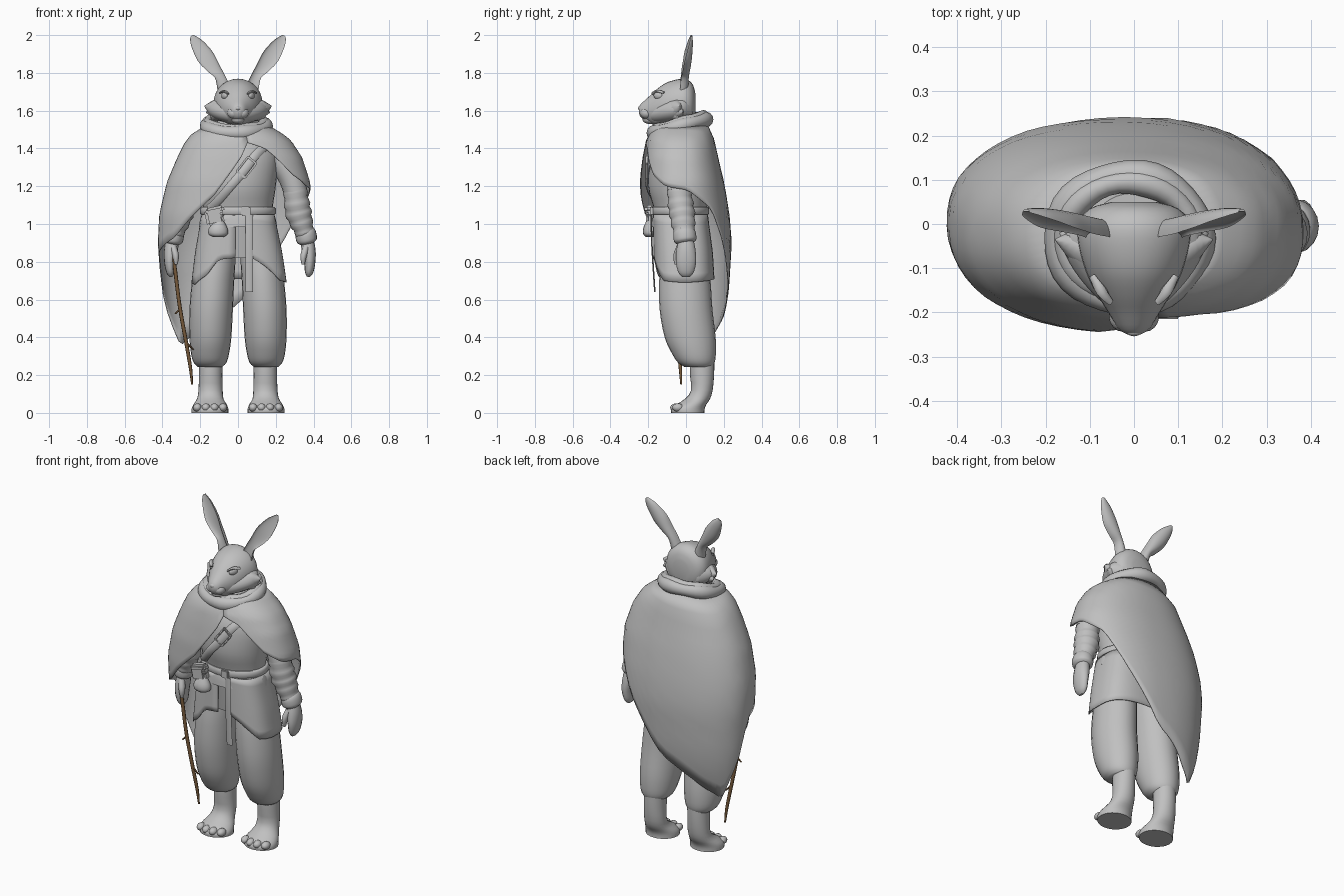
import bpy, bmesh, math
from mathutils import Vector, Matrix

def material(name, rgb):
    m = bpy.data.materials.new(name)
    m.diffuse_color = (*rgb, 1)
    return m

GREY = material("clay grey", (0.53, 0.53, 0.53))
BROWN = material("wood brown", (0.19, 0.105, 0.045))

def finish(name, bm, mat=GREY, angle=50):
    bmesh.ops.recalc_face_normals(bm, faces=bm.faces)
    me = bpy.data.meshes.new(name)
    bm.to_mesh(me)
    bm.free()
    me.materials.append(mat)
    me.shade_smooth()
    me.set_sharp_from_angle(angle=math.radians(angle))
    ob = bpy.data.objects.new(name, me)
    bpy.context.collection.objects.link(ob)
    return ob

def skin(name, rows, ring=True, loop=False, mat=GREY):
    """Bridge rows of points with quads."""
    bm = bmesh.new()
    vs = [[bm.verts.new(p) for p in r] for r in rows]
    n, m = len(vs), len(vs[0])
    for i in range(n if loop else n - 1):
        for j in range(m if ring else m - 1):
            a, b = vs[i], vs[(i + 1) % n]
            bm.faces.new((a[j], a[(j + 1) % m], b[(j + 1) % m], b[j]))
    if ring and not loop:
        bm.faces.new(vs[0])
        bm.faces.new(vs[-1])
    return finish(name, bm, mat)

def smooth(pts, k):
    """Catmull-Rom through tuples, k steps per span."""
    out, n = [], len(pts)
    for i in range(n - 1):
        p = [pts[max(0, min(n - 1, i + d))] for d in (-1, 0, 1, 2)]
        for s in range(k):
            t = s / k
            out.append(tuple(0.5 * (2 * b + (c - a) * t + (2*a - 5*b + 4*c - d) * t*t
                       + (3*b - a - 3*c + d) * t**3) for a, b, c, d in zip(*p)))
    return out + [tuple(pts[-1])]

def lookup(table, t):
    """Linear interpolation in rows sorted by their first value."""
    if t <= table[0][0]: return table[0][1:]
    for a, b in zip(table, table[1:]):
        if t <= b[0]:
            f = (t - a[0]) / (b[0] - a[0])
            return tuple(x + (y - x) * f for x, y in zip(a[1:], b[1:]))
    return table[-1][1:]

def power(v, p):
    return math.copysign(abs(v) ** p, v)

def loft(name, rings, k=3, seg=24, along_y=False):
    """Rings are (cx, cy, cz, a, b), stacked along z or y."""
    rows = []
    for cx, cy, cz, a, b in smooth(rings, k):
        row = []
        for j in range(seg):
            t = 2 * math.pi * j / seg
            u, v = a * math.cos(t), b * math.sin(t)
            row.append((cx + u, cy, cz + v) if along_y else (cx + u, cy + v, cz))
        rows.append(row)
    return skin(name, rows)

def tube(name, path, k=4, seg=14, cup=False, wrap=0, mat=GREY):
    """Path points are (x, y, z, in-plane radius, depth radius)."""
    pts, rows = smooth(path, k), []
    for i, (x, y, z, a, b) in enumerate(pts):
        t = Vector(pts[min(i + 1, len(pts) - 1)][:3]) - Vector(pts[max(i - 1, 0)][:3])
        side = t.cross(Vector((0, 1, 0))).normalized()
        depth = side.cross(t).normalized()
        if depth.y < 0: depth = -depth
        g, row = 1 + wrap * (i % 3 - 1), []
        for j in range(seg):
            c, s = math.cos(2 * math.pi * j / seg), math.sin(2 * math.pi * j / seg)
            if cup: s = (s if s > 0 else -0.35 * s) - 0.5
            row.append(Vector((x, y, z)) + side * a * c * g + depth * b * s * g)
        rows.append(row)
    return skin(name, rows, mat=mat)

def ball(name, c, r, rot=0):
    bm = bmesh.new()
    bmesh.ops.create_uvsphere(bm, u_segments=16, v_segments=10, radius=1, matrix=
        Matrix.Translation(c) @ Matrix.Rotation(rot, 4, 'Z') @ Matrix.Diagonal((*r, 1)))
    return finish(name, bm)

def box(name, c, size, rot=0, bevel=0.006):
    bm = bmesh.new()
    bmesh.ops.create_cube(bm, size=1, matrix=Matrix.Translation(c)
                          @ Matrix.Rotation(rot, 4, 'Y') @ Matrix.Diagonal((*size, 1)))
    bmesh.ops.bevel(bm, geom=bm.edges[:], offset=bevel, segments=2, affect='EDGES')
    return finish(name, bm)

def shell(name, start, end, top, hem, body, p, nu=64, nv=14):
    """Open cloth round the body; angle 0 is the front, 90 is +x."""
    rows = []
    for i in range(nu + 1):
        deg = start + (end - start) * i / nu
        s, c = math.sin(math.radians(deg)), math.cos(math.radians(deg))
        low, row = lookup(hem, deg)[0], []
        for j in range(nv + 1):
            z = top + (low - top) * j / nv
            x0, x1, y0, y1 = lookup(body, z)
            cy = (y0 + y1) / 2
            row.append((power(s, p) * (x1 if s > 0 else -x0), cy - power(c, p) * (y1 - cy), z))
        rows.append(row)
    ob = skin(name, rows, ring=False)
    mod = ob.modifiers.new("thickness", 'SOLIDIFY')
    mod.thickness, mod.offset = 0.005, 0

# Torso, shirt hem and belt
TORSO = [(0, -.01, .82, .19, .125), (0, -.025, 1.0, .185, .136), (0, -.03, 1.08, .183, .14),
         (0, -.035, 1.2, .2, .165), (0, -.03, 1.35, .21, .16), (0, -.02, 1.45, .16, .125),
         (0, -.02, 1.56, .1, .09)]
loft("torso", TORSO, k=4, seg=32)
loft("shirt_hem", [(0, -.03, .985, .207, .153), (0, -.03, 1.03, .199, .149), (0, -.03, 1.06, .187, .142)], seg=32)
loft("belt", [(0, -.03, 1.05, .195, .149), (0, -.03, 1.056, .2, .153),
              (0, -.03, 1.082, .2, .153), (0, -.03, 1.09, .193, .148)], k=1, seg=32)
box("belt_buckle", (.04, -.182, 1.068), (.05, .016, .05))
tube("belt_tail", [(.06, -.183, 1.05, .019, .004), (.06, -.181, .9, .019, .004),
                   (.06, -.165, .64, .019, .004)], seg=8)

# Open skirt of the tunic
shell("tunic_skirt", 6, 359, 1.05,
      [(6, .83), (14, .81), (26, .78), (55, .70), (90, .69), (180, .71), (270, .69), (296, .68),
       (325, .73), (342, .81), (359, .82)],
      [(.68, -.245, .257, -.168, .150), (.85, -.225, .232, -.170, .140), (1.05, -.19, .19, -.172, .113)],
      .68, 56, 8)

for s, side in ((1, "left"), (-1, "right")):
    # Legs and feet
    loft(side + "_trouser", [(s * x, y, z, a, b) for x, y, z, a, b in (
        (.10, -.01, .95, .085, .105), (.122, -.008, .8, .108, .125), (.132, -.006, .7, .112, .136),
        (.142, 0, .55, .115, .14), (.146, .022, .4, .111, .135), (.148, .043, .31, .1, .115),
        (.148, .055, .265, .086, .096), (.148, .065, .243, .064, .072))])
    loft(side + "_foot", [(s * x, y, z, a, b) for x, y, z, a, b in (
        (.143, .085, .28, .062, .065), (.145, .085, .2, .062, .064), (.145, .084, .12, .064, .057),
        (.147, .062, .075, .07, .066), (.148, .028, .045, .088, .08), (.148, .01, .022, .097, .089),
        (.148, .01, 0, .097, .088))], k=2)
    for i, y in enumerate((-.042, -.054, -.054, -.042)):
        ball(side + "_toe", (s * (.08 + .045 * i), y, .028), (.023, .03, .022))

    # Arms with wrapped sleeves, cuffs and hands
    f, dy = (1, 0) if s > 0 else (-.95, -.015)
    arm = lambda pts: [(f * x, y + dy, z, a, b) for x, y, z, a, b in pts]
    tube(side + "_sleeve", arm([(.17, -.01, 1.40, .06, .07), (.225, -.02, 1.345, .075, .078),
         (.28, -.03, 1.25, .068, .072), (.305, -.035, 1.17, .063, .066)]), seg=18)
    tube(side + "_forearm_wrap", arm([(.3, -.035, 1.2, .06, .064), (.31, -.03, 1.12, .066, .067),
         (.323, -.02, 1.05, .068, .067), (.345, -.012, .98, .055, .06), (.36, -.006, .93, .045, .05)]),
         seg=18, wrap=.06)
    tube(side + "_cuff", arm([(.352, -.01, .965, .045, .05), (.358, -.008, .95, .055, .06),
         (.364, -.004, .915, .055, .06), (.367, -.002, .9, .042, .046)]), seg=18)
    tube(side + "_hand", arm([(.365, 0, .92, .034, .04), (.374, 0, .86, .037, .052),
         (.38, 0, .8, .03, .055), (.376, 0, .745, .022, .042), (.372, 0, .72, .008, .02)]))
    tube(side + "_thumb", arm([(.362, -.03, .88, .018, .02), (.347, -.048, .83, .017, .02),
         (.345, -.05, .785, .008, .01)]))

    # Ears and facial details
    tube(side + "_ear", [(s * x, y, z, a, b) for x, y, z, a, b in (
        (.075, -.01, 1.72, .035, .042), (.098, -.005, 1.785, .027, .042), (.136, .004, 1.835, .038, .042),
        (.172, .012, 1.885, .046, .04), (.208, .022, 1.94, .037, .028), (.23, .027, 1.972, .025, .018),
        (.244, .03, 1.997, .009, .008))], seg=20, cup=True)
    for x, y, z in ((.178, -.035, 1.625), (.168, -.02, 1.59), (.14, -.04, 1.55)):
        tube(side + "_cheek_tuft", [(s * .07, -.075, 1.605, .055, .055),
             (s * (x + .09) / 2, (y - .06) / 2, (z + 1.605) / 2, .042, .035), (s * x, y, z, .002, .002)], seg=8)
    ball(side + "_eye", (s * .072, -.148, 1.68), (.012, .026, .019), -s * .5)
    tube(side + "_brow", [(s * .052, -.178, 1.69, .005, .008), (s * .074, -.152, 1.703, .007, .012),
         (s * .095, -.118, 1.695, .005, .008)], seg=8)
    ball(side + "_muzzle", (s * .024, -.208, 1.587), (.033, .036, .03))

# Head with a wide cheek ruff
loft("head", [(0, -.25, 1.603, .014, .014), (0, -.238, 1.6, .034, .036), (0, -.2, 1.605, .058, .066),
     (0, -.16, 1.615, .083, .094), (0, -.11, 1.63, .108, .115), (0, -.05, 1.64, .126, .125),
     (0, 0, 1.64, .127, .127), (0, .035, 1.635, .1, .105), (0, .05, 1.63, .05, .06)], along_y=True, seg=28)
loft("cheeks", [(0, -.21, 1.58, .03, .03), (0, -.17, 1.585, .08, .05), (0, -.12, 1.595, .125, .065),
     (0, -.07, 1.605, .155, .075), (0, -.035, 1.61, .16, .075), (0, 0, 1.61, .14, .08),
     (0, .035, 1.6, .1, .07)], along_y=True, seg=24)
ball("nose", (0, -.242, 1.613), (.017, .012, .012))
ball("chin", (0, -.19, 1.553), (.035, .04, .024))
ball("nape", (0, -.02, 1.57), (.105, .07, .1))

# Rolled collar
def roll(name, rx, ry, lift, r):
    rows = []
    for i in range(36):
        t = 2 * math.pi * i / 36
        s, c = math.sin(t), math.cos(t)
        rr = r * (1 + .1 * math.sin(5 * t))
        rows.append([(-.012 + s * (rx + rr * math.cos(q)), -.032 - c * (ry + rr * math.cos(q)),
                      1.526 - .036 * c + lift + 1.1 * rr * math.sin(q))
                     for q in (2 * math.pi * j / 12 for j in range(12))])
    skin(name, rows, loop=True)
roll("collar_outer", .16, .143, -.008, .034)
roll("collar_inner", .147, .127, .01, .027)

# Cape: short over the left arm, long at the back and right
CAPE = [(.36, -.345, .2, -.1, .15), (.5, -.38, .25, -.16, .2), (.65, -.405, .3, -.2, .225),
        (.9, -.422, .36, -.225, .24), (1.05, -.415, .385, -.245, .228), (1.22, -.375, .38, -.245, .2),
        (1.35, -.32, .338, -.228, .168), (1.44, -.275, .28, -.21, .15), (1.48, -.24, .23, -.19, .135),
        (1.52, -.17, .16, -.16, .115)]
shell("cape", 8, 368, 1.52,
      [(8, 1.43), (25, 1.40), (50, 1.26), (70, 1.20), (95, 1.18), (125, 1.08), (145, .87), (180, .57),
       (215, .42), (240, .355), (258, .58), (270, .84), (290, .88), (310, .93), (330, 1.06),
       (345, 1.16), (356, 1.28), (368, 1.43)], CAPE, .88, 60, 14)

# Chest strap with buckle
def chest_y(x, z):
    cy, rx, ry = lookup([(r[2], r[1], r[3], r[4]) for r in TORSO], z)
    return cy - ry * math.sqrt(max(0, 1 - (x / rx) ** 2))
tube("chest_strap", [(x, chest_y(x, z) - .008, z, .023, .009) for x, z in
     ((.14, 1.41), (.09, 1.36), (.03, 1.28), (-.04, 1.2), (-.1, 1.13), (-.15, 1.08))], seg=8)
for d in (.05, -.05):
    box("strap_buckle_bar", (.045 + d * .6, chest_y(.045, 1.3) - .018, 1.3 + d * .75),
        (.065, .014, .012), math.radians(40), .003)
for d in (.028, -.028):
    box("strap_buckle_side", (.045 + d * .77, chest_y(.045, 1.3) - .018, 1.3 - d * .64),
        (.01, .014, .1), math.radians(38), .003)

# Belt pouches
box("belt_pouch", (-.125, -.185, 1.04), (.095, .055, .095), math.radians(-12), .014)
box("pouch_flap", (-.122, -.193, 1.072), (.1, .052, .04), math.radians(-12), .012)
loft("drawstring_bag", [(-.105, -.19, .93, .025, .02), (-.105, -.19, .945, .05, .036),
     (-.105, -.19, .975, .05, .037), (-.1, -.19, 1.01, .028, .023), (-.098, -.19, 1.03, .015, .014),
     (-.096, -.19, 1.05, .024, .02)], seg=16)

# Walking stick
tube("stick", [(-.345, -.06, .86, .007, .007), (-.332, -.055, .75, .01, .01), (-.308, -.05, .56, .01, .01),
     (-.274, -.04, .37, .01, .01), (-.252, -.03, .24, .009, .009), (-.243, -.025, .15, .005, .005)], seg=8, mat=BROWN)
tube("stick_twig_upper", [(-.305, -.05, .55, .006, .006), (-.333, -.052, .525, .004, .004)], seg=6, mat=BROWN)
tube("stick_twig_lower", [(-.272, -.04, .37, .006, .006), (-.236, -.04, .335, .004, .004)], seg=6, mat=BROWN)
